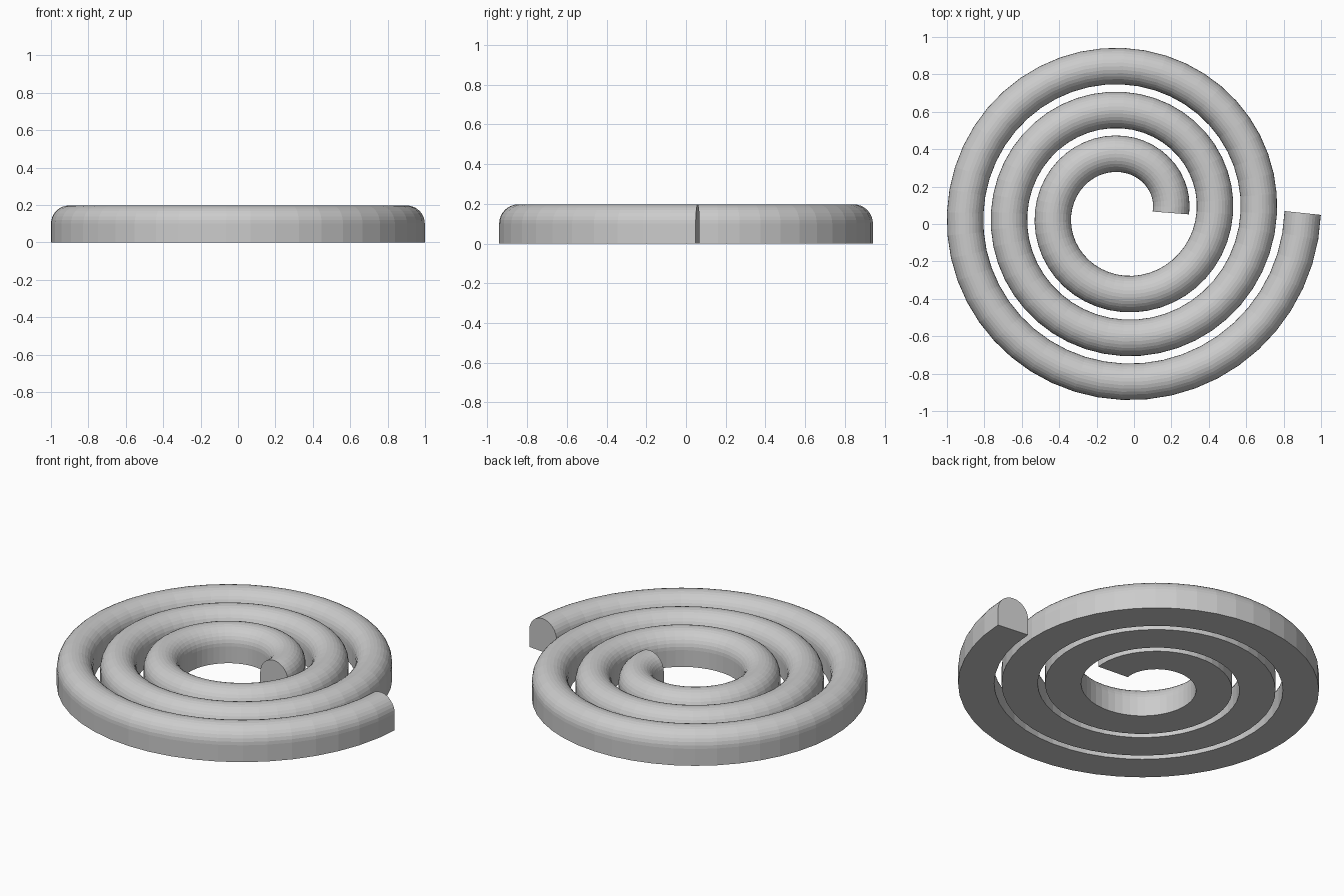
import bpy, bmesh
from math import pi, sin, cos
from mathutils import Vector

if "Cube" in bpy.data.objects:
    bpy.data.objects.remove(bpy.data.objects["Cube"])

CENTRE = Vector((-0.059, 0.059, 0))
R0, PITCH, TURNS, STEPS = 0.256, 0.235, 3, 48   # spiral centreline
HALF_W, WALL, ARC = 0.0975, 0.1, 16             # cross-section

# Flat-bottomed, round-topped cross-section: (outward offset, height)
profile = [(-HALF_W, 0), (HALF_W, 0)]
profile += [(HALF_W * cos(pi * i / ARC), WALL + HALF_W * sin(pi * i / ARC))
            for i in range(ARC + 1)]

# Spiral centreline
path = []
for i in range(TURNS * STEPS + 1):
    a = 2 * pi * i / STEPS
    r = R0 + PITCH * i / STEPS
    path.append(CENTRE + Vector((r * cos(a), r * sin(a), 0)))

# Sweep the section along the path, mitred at each joint
bm = bmesh.new()
rings = []
for i, p in enumerate(path):
    before = (p - path[i - 1]).normalized() if i > 0 else Vector()
    after = (path[i + 1] - p).normalized() if i < len(path) - 1 else Vector()
    t = (before + after).normalized()
    out = Vector((t.y, -t.x, 0))
    rings.append([bm.verts.new(p + out * u + Vector((0, 0, z))) for u, z in profile])

n = len(profile)
for a, b in zip(rings, rings[1:]):
    for j in range(n):
        k = (j + 1) % n
        bm.faces.new((a[j], a[k], b[k], b[j]))

# Flat end caps
bm.faces.new(rings[0])
bm.faces.new(rings[-1])
bmesh.ops.recalc_face_normals(bm, faces=bm.faces)

mesh = bpy.data.meshes.new("spiral_coil")
bm.to_mesh(mesh)
bm.free()
bpy.context.collection.objects.link(bpy.data.objects.new("spiral_coil", mesh))
